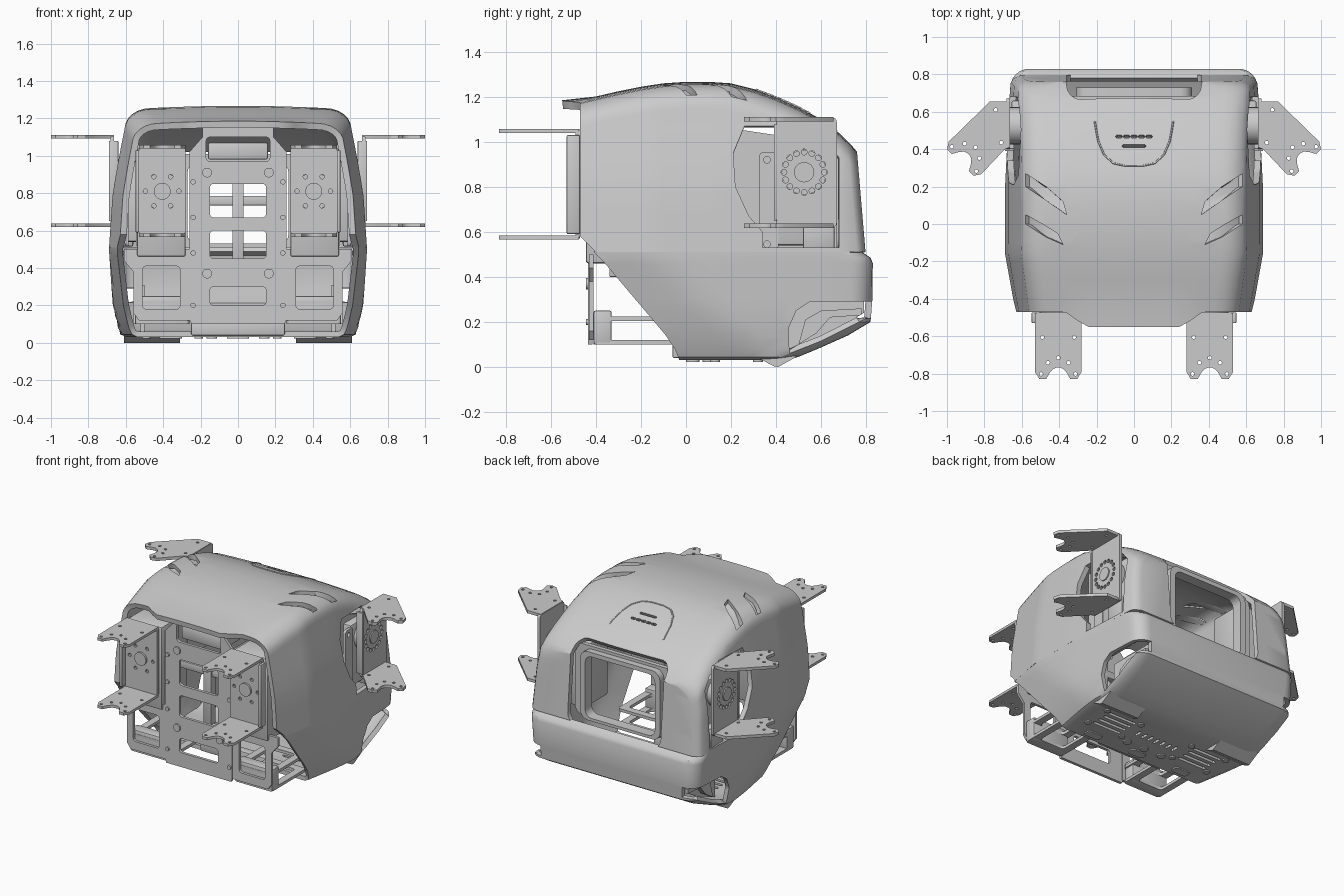
import bpy, bmesh
from math import sin, cos, pi
from mathutils import Vector
from mathutils.bvhtree import BVHTree

if "Cube" in bpy.data.objects:
    bpy.data.objects.remove(bpy.data.objects["Cube"])

# ---------- helpers ----------
def finish(name, bm, mirror=False, wall=0):
    if mirror:
        d = bmesh.ops.duplicate(bm, geom=bm.verts[:] + bm.edges[:] + bm.faces[:])
        for v in [g for g in d['geom'] if isinstance(g, bmesh.types.BMVert)]:
            v.co.x *= -1
    bmesh.ops.recalc_face_normals(bm, faces=bm.faces[:])
    me = bpy.data.meshes.new(name)
    bm.to_mesh(me)
    ob = bpy.data.objects.new(name, me)
    bpy.context.collection.objects.link(ob)
    if wall:   # give a shell its thickness
        s = ob.modifiers.new('wall', 'SOLIDIFY')
        s.thickness, s.offset = wall, -1
        ob.data = bpy.data.meshes.new_from_object(ob.evaluated_get(bpy.context.evaluated_depsgraph_get()))
        ob.modifiers.clear()
    return ob

def box(name, x0, x1, y0, y1, z0, z1, bevel, mirror=False):
    bm = bmesh.new()
    bmesh.ops.create_cube(bm, size=1)
    for v in bm.verts:
        v.co = ((x0+x1)/2 + v.co.x*(x1-x0), (y0+y1)/2 + v.co.y*(y1-y0), (z0+z1)/2 + v.co.z*(z1-z0))
    bmesh.ops.bevel(bm, geom=bm.edges[:], offset=bevel, segments=2, profile=0.5, affect='EDGES')
    finish(name, bm, mirror)

def circ(u, v, r, n=14):
    return [(u + r*cos(2*pi*i/n), v + r*sin(2*pi*i/n)) for i in range(n)]

def rrect(u0, v0, u1, v1, r=0.02, n=4):
    c = [(u1-r, v1-r), (u0+r, v1-r), (u0+r, v0+r), (u1-r, v0+r)]
    return [(c[k][0] + r*cos(pi/2*(k+i/n)), c[k][1] + r*sin(pi/2*(k+i/n))) for k in range(4) for i in range(n+1)]

def plate(name, loops, a, b, plane, mirror=False):
    """Flat plate: first loop is the outline, the others are holes; from a to b along the normal."""
    cu = bpy.data.curves.new(name, 'CURVE')
    cu.dimensions, cu.fill_mode, cu.extrude = '2D', 'BOTH', (b-a)/2
    for lp in loops:
        s = cu.splines.new('POLY')
        s.points.add(len(lp)-1)
        s.points.foreach_set('co', [c for q in lp for c in (q[0], q[1], 0, 1)])
        s.use_cyclic_u = True
    tmp = bpy.data.objects.new(name, cu)
    bpy.context.collection.objects.link(tmp)
    bm = bmesh.new()
    bm.from_mesh(bpy.data.meshes.new_from_object(tmp))
    bpy.data.objects.remove(tmp)
    bmesh.ops.remove_doubles(bm, verts=bm.verts[:], dist=1e-5)
    for v in bm.verts:
        u, w, t = v.co + Vector((0, 0, (a+b)/2))
        v.co = {'xy': (u, w, t), 'xz': (u, t, w), 'yz': (t, u, w)}[plane]
    finish(name, bm, mirror)

def interp(t, pts):
    for (a, p), (b, q) in zip(pts, pts[1:]):
        if t <= b:
            return p + (q-p)*max(0, t-a)/(b-a)
    return pts[-1][1]

def loft(rings):
    bm = bmesh.new()
    vs = [[bm.verts.new(p) for p in r] for r in rings]
    r, n = vs[-1], len(vs[-1])
    for p, q in zip(vs, vs[1:]):
        for i in range(n-1):
            bm.faces.new((p[i], p[i+1], q[i+1], q[i]))
    for i in range((n-1)//2):   # cap the last ring
        bm.faces.new(list(dict.fromkeys((r[i], r[i+1], r[n-2-i], r[n-1-i]))))
    return bm

def carve(bm, poly, plane, a, b):
    """Open a polygon-shaped hole in a surface, between a and b along the normal."""
    i, j, k = {'xy': (0, 1, 2), 'xz': (0, 2, 1), 'yz': (1, 2, 0)}[plane]
    us, vs = zip(*poly)
    lim = ((i, min(us), max(us)), (j, min(vs), max(vs)), (k, a, b))
    edges = list(zip(poly, poly[1:] + poly[:1]))
    def near(f):
        return all(min(v.co[c] for v in f.verts) < hi and max(v.co[c] for v in f.verts) > lo for c, lo, hi in lim)
    def inside(f):
        m = f.calc_center_median()
        odd = sum((p[1] > m[j]) != (q[1] > m[j]) and m[i] < p[0] + (q[0]-p[0])*(m[j]-p[1])/(q[1]-p[1]) for p, q in edges) % 2
        return odd and a < m[k] < b
    for p, q in edges:
        co, no = Vector(), Vector()
        co[i], co[j], no[i], no[j] = p[0], p[1], q[1]-p[1], p[0]-q[0]
        fs = [f for f in bm.faces if near(f)]
        geom = fs + list({e for f in fs for e in f.edges}) + list({v for f in fs for v in f.verts})
        bmesh.ops.bisect_plane(bm, geom=geom, dist=1e-6, plane_co=co, plane_no=no.normalized())
    bmesh.ops.delete(bm, geom=[f for f in bm.faces if inside(f)], context='FACES')

# half width of the shell at (y, z): front profile, back taper, creased front
def half_w(y, z):
    f = interp(z, [(0, .62), (.03, .64), (.2, .67), (.5, .69), (.8, .67), (1, .635), (1.15, .605)])
    return f - .05*max(0, y-.2) - .18*max(0, -.16 + max(0, .5-z)*1.13 - y)

# ---------- upper shell ----------
TOP = [(-.47, 1.185), (-.3, 1.225), (-.2, 1.245), (-.1, 1.26), (.05, 1.27), (.2, 1.26), (.3, 1.235),
       (.4, 1.20), (.5, 1.155), (.6, 1.10), (.68, 1.045), (.73, 1.0)]
def upper_ring(y, inset=0.0, back=False):
    zt, zb = interp(y, TOP) - inset*.6, .51 + max(0, -.4-y)
    pts = [(half_w(y, z)-inset, z) for z in (zb + (zt-.12-zb)*i/7 for i in range(8))]
    w = pts[-1][0]-.14
    pts += [(w+.14*cos(pi/2*i/6), zt-.12+.108*sin(pi/2*i/6)) for i in range(1, 7)]
    pts += [(w*(1-i/7), zt-.012*(1-i/7)**2) for i in range(1, 8)]
    out = []
    for x, z in pts:
        t = min(1, max(0, (.38-x)/.14)) if y == -.47 else 0   # visor lip
        out.append((x, y - .08*t*t*(3-2*t) + back*(max(0, 1.0-z)*.085 + inset*.35), z))
    return out + [(-x, yy, z) for x, yy, z in out[-2::-1]]
bm = loft([upper_ring(y) for y in (-.47, -.4, -.3, -.2, -.16, -.1, 0, .1, .2, .3, .4, .5, .6, .68)] +
          [upper_ring(.715, .005, True), upper_ring(.73, .02, True), upper_ring(.735, .06, True)])
tree = BVHTree.FromBMesh(bm)
def drop(x, y, d):
    return tree.ray_cast(Vector((x, y, 3)), Vector((0, 0, -1)))[0] - Vector((0, 0, d))
VENTS = [[(.36, .05), (.38, .12), (.47, .2), (.58, .27), (.58, .2), (.46, .12)],
         [(.38, -.11), (.41, -.05), (.49, 0), (.58, .05), (.58, -.0), (.47, -.07)]]
SIDE = [(.26, 1.07), (.21, .95), (.22, .8), (.28, .67), (.34, .6), (.34, .53), (.68, .53), (.68, .93), (.62, 1.0), (.5, 1.07)]
for s in (1, -1):
    for v in VENTS:
        carve(bm, [(s*x, y) for x, y in v], 'xy', .95, 1.5)
    carve(bm, SIDE, 'yz', min(s*.5, s*.85), max(s*.5, s*.85))
for slot in [rrect(x-.018, .46, x+.018, .476, .006, 1) for x in (-.08, -.04, 0, .04, .08)] + [rrect(-.065, .41, .065, .424, .006, 1)]:
    carve(bm, slot, 'xy', 1, 1.5)
carve(bm, rrect(-.36, .49, .36, 1.05, .07), 'xz', .64, 1)
upper = finish('upper_shell', bm, wall=.035)
# louvres behind the vents and raised outline on the top cover
bm = bmesh.new()
for v in VENTS:
    t = [bm.verts.new(drop(x, y, .025)) for x, y in v]
    for i in range(2):
        bm.faces.new((t[i], t[i+1], t[4-i], t[5-i]))
finish('vent_louvres', bm, True)
cu = bpy.data.curves.new('top_outline', 'CURVE')
cu.dimensions, cu.bevel_depth, cu.bevel_resolution = '3D', .005, 1
path = [(-.21, .55), (-.2, .49), (-.19, .44), (-.16, .37), (-.11, .325), (-.05, .312)]
s = cu.splines.new('POLY')
s.points.add(11)
for p, (x, y) in zip(s.points, path + [(-x, y) for x, y in path[::-1]]):
    p.co = (*drop(x, y, -.001), 1)
bpy.context.collection.objects.link(bpy.data.objects.new('top_outline', cu))

# ---------- lower shell ----------
def lower_ring(z, yf, yb, inset=0.0, rc=.1):
    pts = [(half_w(y, z)-inset, y, z) for y in (yf + (yb-rc-yf)*i/12 for i in range(13))]
    w = pts[-1][0]-rc
    pts += [(w+rc*cos(pi/2*i/6), yb-rc+rc*sin(pi/2*i/6), z) for i in range(1, 7)]
    return pts + [(-x, y, z) for x, y, z in pts[::-1]]
bm = loft([lower_ring(*a) for a in ((.512, -.41, .78), (.485, -.385, .82), (.46, -.36, .83), (.3, -.225, .828),
           (.2, -.14, .82), (.14, -.09, .72), (.08, -.05, .585), (.045, -.035, .5, .005), (.03, -.03, .45, .03))])
CORNER = [(.46, .06), (.455, .17), (.49, .25), (.55, .29), (.9, .29), (.9, .225), (.8, .215), (.6, .115)]
for s in (1, -1):
    carve(bm, CORNER, 'yz', min(s*.5, s*.85), max(s*.5, s*.85))
    for y in (.14, .19, .24, .29):
        carve(bm, rrect(s*.35-.11, y, s*.35+.11, y+.022, .01, 1), 'xy', 0, .04)
for i in range(7):
    carve(bm, rrect(i*.05-.16, .19, i*.05-.14, .25, .009, 1), 'xy', 0, .04)
finish('lower_shell', bm, wall=.03)
plate('corner_liner', [[(.42, .06), (.42, .31), (.79, .31), (.79, .24), (.62, .14)]], .5, .52, 'yz', True)
plate('corner_fin', [[(.5, .1), (.53, .21), (.6, .25), (.78, .26), (.78, .23), (.64, .22), (.58, .15)]], .52, .56, 'yz', True)
plate('foot_ridge', [[(.33, .035), (.39, .003), (.41, 0), (.5, .05)]], .31, .61, 'yz', True)
plate('floor_screws', [circ(x, y, .022) for x in (.21, .49) for y in (.13, .32)], .022, .035, 'xy', True)
plate('floor_pads', [circ(x, .1, .028) for x in (-.14, 0, .14)] + [rrect(x-.06, .0, x+.06, .06) for x in (-.36, 0, .36)], .022, .035, 'xy')
box('front_sill', -.25, .25, -.06, .0, .04, .12, .006)
plate('back_bezel', [rrect(-.38, .51, .38, 1.01, .06), rrect(-.27, .53, .27, .96, .05)], .655, .685, 'xz')
plate('back_bezel_rim', [rrect(-.31, .51, .31, .99, .06), rrect(-.27, .53, .27, .96, .05)], .685, .73, 'xz')

# ---------- brackets ----------
half = [(-.123, -.32), (-.10, -.355), (-.065, -.355), (-.045, -.32), (-.028, -.30), (-.01, -.293)]
tip = half + [(-u, v) for u, v in half[::-1]]
tip_holes = [(0, -.24), (-.055, -.267), (.055, -.267), (-.092, -.327), (.092, -.327)]
front = lambda u, v: (.405+u, -.475+v)
side = lambda u, v: (.925 + (u-v-.35)*.7071, .332 + (u+v+.35)*.7071)
front_loops = [[front(-.123, 0)] + [front(*p) for p in tip] + [front(.123, 0)]]
front_loops += [circ(*front(*p), .01, 10) for p in tip_holes + [(-.085, -.13), (.085, -.13)]]
side_loops = [[(.77, .655), (.665, .655), (.665, .41), (.69, .40)] + [side(*p) for p in tip]]
side_loops += [circ(*p, .01, 10) for p in [side(*q) for q in tip_holes] + [(.74, .61), (.71, .435)]]
for k in (0, .473):
    plate('front_bracket_arm', front_loops, .566+k, .584+k, 'xy', True)
    plate('side_bracket_arm', side_loops, .618+k, .638+k, 'xy', True)
plate('front_bracket_plate', [rrect(.282, .57, .528, 1.055)] + [circ(*p, .012, 10) for p in circ(.405, .81, .09, 6)], -.492, -.472, 'xz', True)
plate('side_bracket_plate', [rrect(.40, .62, .67, 1.108)] + [circ(*p, .013, 10) for p in circ(.525, .865, .09, 16)], .662, .682, 'yz', True)
box('front_bracket_lip', .528, .548, -.53, -.472, .59, 1.03, .006, True)
box('side_bracket_lip', .64, .69, .39, .405, .65, 1.08, .005, True)
plate('front_hub', [circ(.405, .81, .045, 24)], -.505, -.47, 'xz', True)
plate('side_hub', [circ(.525, .865, .045, 24)], .66, .69, 'yz', True)

# ---------- servos and inner frame ----------
box('front_servo', .28, .54, -.445, -.16, .46, 1.04, .012, True)
plate('front_servo_horn', [circ(.405, .81, .1, 24)], -.475, -.44, 'xz', True)
box('side_servo', .33, .60, .39, .65, .54, .97, .012, True)
plate('side_servo_horn', [circ(.525, .865, .1, 24)], .59, .665, 'yz', True)
box('side_servo_foot', .56, .655, .52, .66, .515, .66, .01, True)
plate('side_mount', [[(.2, .52), (.67, .52), (.67, .88), (.55, .98), (.4, 1.03), (.2, 1.06)]], .53, .545, 'yz', True)
plate('side_mount_strip', [rrect(.325, .515, .41, .955), circ(.36, .92, .015), circ(.36, .545, .015)], .585, .605, 'yz', True)
edge = [(.25, .1), (.26, .13), (.26, 1.02), (.19, 1.1), (.19, 1.15)]
windows = [rrect(-.15, .67, .15, .85), rrect(-.15, .45, .15, .6), rrect(-.17, .97, .17, 1.1), rrect(-.15, .2, .15, .3)]
plate('front_panel', [edge + [(-x, z) for x, z in edge[::-1]]] + windows, -.435, -.415, 'xz')
plate('panel_screws', [circ(.165, z, .026) for z in (.37, .91)] + [circ(.24, z, .014) for z in (.2, .48, .67, .86)], -.445, -.43, 'xz', True)
box('inner_cross_bar', -.25, .25, -.33, -.29, .735, .785, .004)
box('inner_post', -.03, .03, -.34, -.29, .4, .9, .004)
box('inner_top_block', -.16, .16, -.4, -.2, .98, 1.07, .01)
plate('lower_frame', [[(.25, .12), (.53, .12), (.56, .16), (.56, .38), (.61, .44), (.61, .5), (.25, .5)], rrect(.31, .18, .51, .41)], -.43, -.412, 'xz', True)
box('lower_frame_block', .27, .55, -.41, -.33, .1, .25, .008, True)
for z in (.1, .205):
    plate('lower_tray', [rrect(.26, -.412, .55, -.03), rrect(.31, -.33, .5, -.08)], z, z+.02, 'xy', True)

# ---------- smooth shading with sharp edges kept ----------
for ob in bpy.context.scene.objects:
    ob.select_set(ob.type == 'MESH')
bpy.context.view_layer.objects.active = upper
bpy.ops.object.shade_smooth_by_angle(angle=.6)
